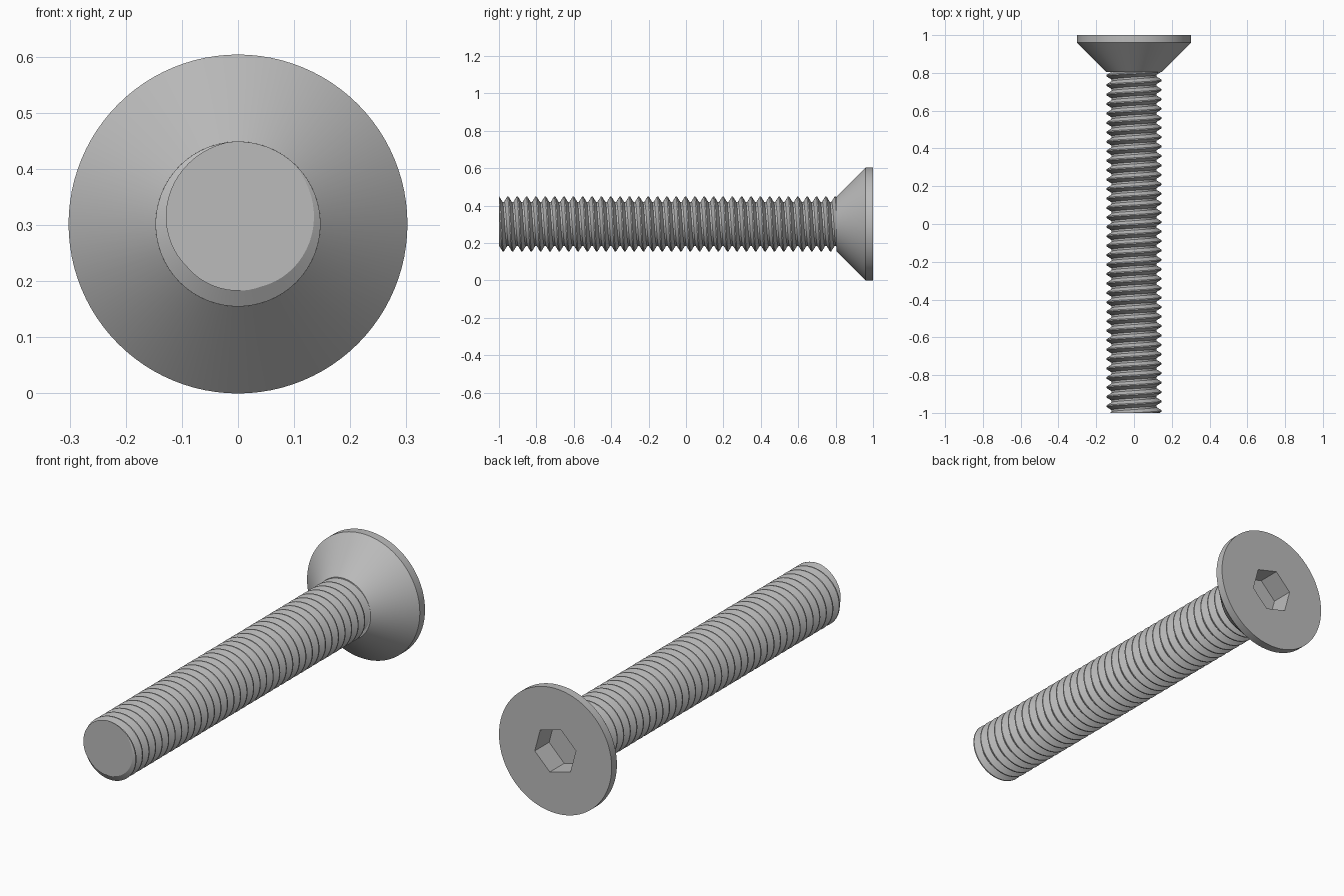
import bpy
import bmesh
from math import sin, cos, pi, radians

cube = bpy.data.objects.get("Cube")
if cube:
    bpy.data.objects.remove(cube)

AXIS_Z = 0.302      # height of the screw axis
HEAD_R = 0.302
CREST_R, ROOT_R = 0.147, 0.119
PITCH = 0.05
TIP_Y, NECK_Y, RIM_Y, BACK_Y = -1.0, 0.805, 0.96, 1.0

steel = bpy.data.materials.new("grey steel")
steel.use_nodes = True
grey = (0.5, 0.5, 0.5, 1)
steel.diffuse_color = grey
steel.node_tree.nodes["Principled BSDF"].inputs["Base Color"].default_value = grey


def point(bm, r, t, y):
    """Vertex at radius r and angle t (clockwise from the top) around the axis."""
    return bm.verts.new((r * sin(t), y, AXIS_Z + r * cos(t)))


def ring(bm, r, y, n, start=0.0):
    return [point(bm, r, start + 2 * pi * i / n, y) for i in range(n)]


def bridge(bm, a, b):
    n = len(a)
    for i in range(n):
        j = (i + 1) % n
        bm.faces.new((a[i], a[j], b[j], b[i]))


def finish(bm, name):
    bmesh.ops.recalc_face_normals(bm, faces=bm.faces)
    mesh = bpy.data.meshes.new(name)
    bm.to_mesh(mesh)
    bm.free()
    mesh.materials.append(steel)
    obj = bpy.data.objects.new(name, mesh)
    bpy.context.collection.objects.link(obj)
    bpy.ops.object.select_all(action='DESELECT')
    obj.select_set(True)
    bpy.context.view_layer.objects.active = obj
    bpy.ops.object.shade_smooth_by_angle(angle=radians(30))
    return obj


# Threaded shank: right-handed helical sweep, trimmed flat at both ends
bm = bmesh.new()
STEPS = 60
turns = int((NECK_Y - TIP_Y) / PITCH) + 5
profile = [(CREST_R, -0.003), (CREST_R, 0.003), (ROOT_R, 0.02), (ROOT_R, 0.03)]
start_angle = radians(15)
rows = []
for i in range(turns * STEPS + 1):
    t = start_angle + 2 * pi * i / STEPS
    y = TIP_Y + PITCH * (i / STEPS - 2)
    rows.append([point(bm, r, t, y + dy) for r, dy in profile])
for i in range(len(rows) - 1):
    a, b = rows[i], rows[i + 1]
    for k in range(3):
        bm.faces.new((a[k], b[k], b[k + 1], a[k + 1]))
    if i + STEPS + 1 < len(rows):
        c, d = rows[i + STEPS], rows[i + STEPS + 1]
        bm.faces.new((a[3], b[3], d[0], c[0]))
for y, side in ((TIP_Y, -1), (NECK_Y + 0.01, 1)):
    cut = bmesh.ops.bisect_plane(
        bm, geom=bm.verts[:] + bm.edges[:] + bm.faces[:], dist=1e-6,
        plane_co=(0, y, 0), plane_no=(0, side, 0), clear_outer=True)
    edges = [e for e in cut["geom_cut"] if isinstance(e, bmesh.types.BMEdge)]
    bmesh.ops.holes_fill(bm, edges=edges, sides=0)
finish(bm, "threaded_shank")

# Countersunk head with a hexagonal drive socket
bm = bmesh.new()
SIDES = 96
neck = ring(bm, CREST_R, NECK_Y, SIDES)
shoulder = ring(bm, HEAD_R, RIM_Y, SIDES)
rim = ring(bm, HEAD_R, BACK_Y, SIDES)
bm.faces.new(neck)
bridge(bm, neck, shoulder)
bridge(bm, shoulder, rim)
socket_mouth = ring(bm, 0.114, BACK_Y, 6, radians(45))
socket_floor = ring(bm, 0.114, BACK_Y - 0.11, 6, radians(45))
bridge(bm, socket_mouth, socket_floor)
bm.faces.new(socket_floor)
loops = [bm.edges.get((lp[i - 1], lp[i]))
         for lp in (rim, socket_mouth) for i in range(len(lp))]
bmesh.ops.triangle_fill(bm, edges=loops, use_beauty=True, normal=(0, 1, 0))
finish(bm, "countersunk_head")
